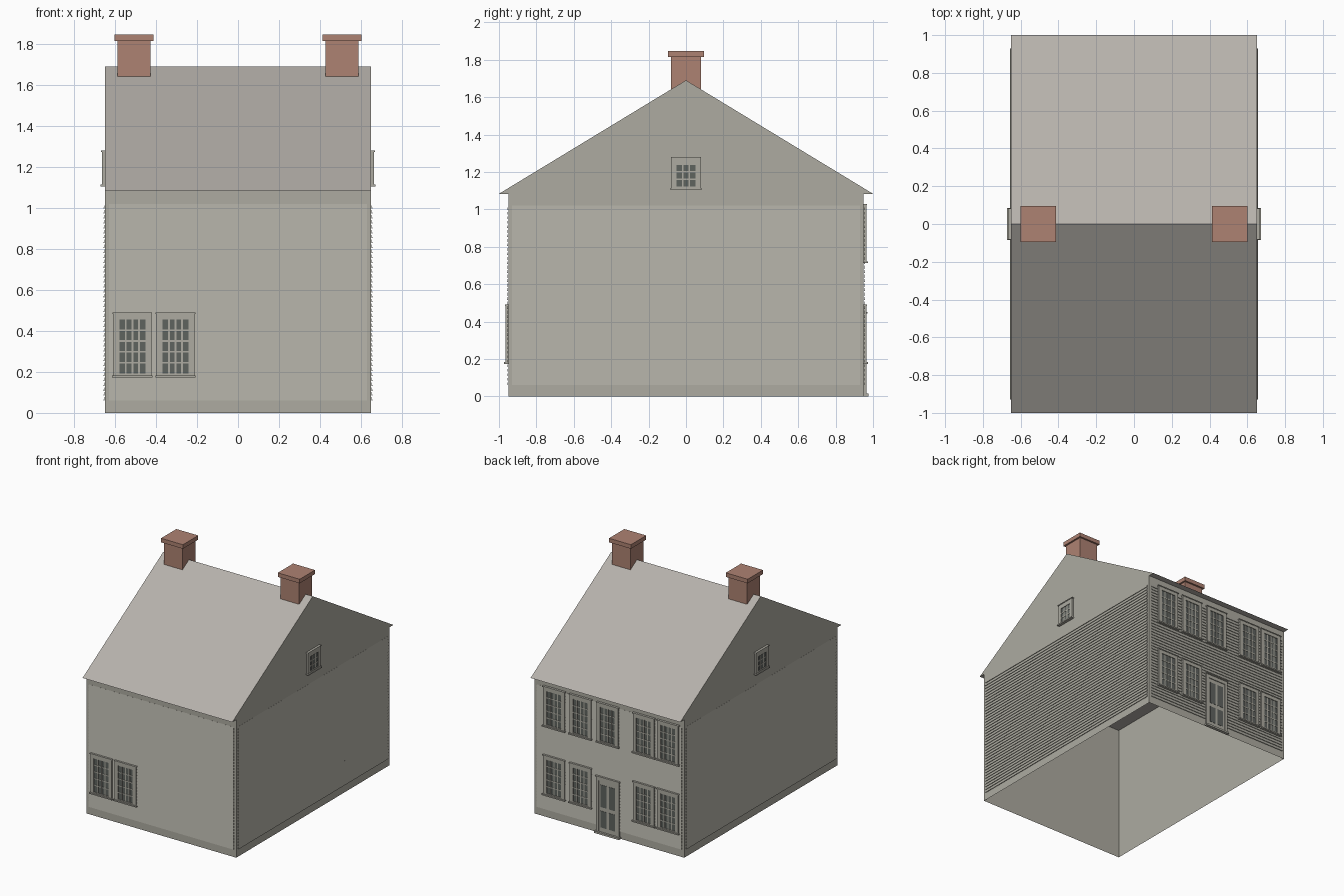
import bpy, bmesh
from math import pi
from mathutils import Matrix, Vector

if "Cube" in bpy.data.objects:
    bpy.data.objects.remove(bpy.data.objects["Cube"], do_unlink=True)


def material(name, r, g, b):
    linear = [((c / 255 + 0.055) / 1.055) ** 2.4 for c in (r, g, b)] + [1]
    m = bpy.data.materials.new(name)
    m.use_nodes = True
    m.diffuse_color = linear
    m.node_tree.nodes["Principled BSDF"].inputs["Base Color"].default_value = linear
    return m


SIDING = material("grey siding", 173, 171, 161)
ROOF = material("roof grey", 182, 177, 171)
BRICK = material("chimney brick", 174, 130, 114)
GLASS = material("dark glass", 95, 99, 95)

HX, HY, EAVE, RIDGE = 0.65, 0.95, 1.083, 1.69


def finish(name, bm, *mats, matrix=Matrix(), recalc=True):
    if recalc:
        bmesh.ops.recalc_face_normals(bm, faces=bm.faces)
    mesh = bpy.data.meshes.new(name)
    bm.to_mesh(mesh)
    bm.free()
    for m in mats:
        mesh.materials.append(m)
    obj = bpy.data.objects.new(name, mesh)
    obj.matrix_world = matrix
    bpy.context.collection.objects.link(obj)


def box(bm, x0, x1, y0, y1, z0, z1, mat=0):
    size = Vector((x1 - x0, y1 - y0, z1 - z0))
    mid = Vector((x0 + x1, y0 + y1, z0 + z1)) / 2
    geo = bmesh.ops.create_cube(bm, size=1, matrix=Matrix.LocRotScale(mid, None, size))
    for f in {f for v in geo["verts"] for f in v.link_faces}:
        f.material_index = mat


def prism(bm, profile, x0, x1):
    """Extrude a closed (y, z) profile along x."""
    a, b = ([bm.verts.new((x, y, z)) for y, z in profile] for x in (x0, x1))
    bm.faces.new(a)
    bm.faces.new(b[::-1])
    for i in range(len(a)):
        j = (i + 1) % len(a)
        bm.faces.new((a[j], a[i], b[i], b[j]))


# Each side is built facing -y with its surface on y = 0, then turned into place
def side(angle, distance):
    return Matrix.Rotation(angle, 4, "Z") @ Matrix.Translation((0, -distance, 0))


FRONT, BACK = side(0, HY), side(pi, HY)
LEFT, RIGHT = side(pi / 2, HX), side(-pi / 2, HX)

# Open-bottomed wall shell
bm = bmesh.new()
box(bm, -HX, HX, -HY, HY, 0, EAVE)
bm.normal_update()
caps = [f for f in bm.faces if abs(f.normal.z) > 0.5]
bmesh.ops.delete(bm, geom=caps, context="FACES_ONLY")
finish("walls", bm, SIDING, recalc=False)

# Gabled roof, with gable ends in siding colour
bm = bmesh.new()
prism(bm, [(-1, EAVE), (1, EAVE), (0, RIDGE)], -HX, HX)
bmesh.ops.recalc_face_normals(bm, faces=bm.faces)
for f in bm.faces:
    f.material_index = 1 if abs(f.normal.x) > 0.5 else 0
finish("roof", bm, ROOF, SIDING, recalc=False)

# Clapboards
BOARDS, LOW, HIGH = 40, 0.06, 1.02
pitch = (HIGH - LOW) / BOARDS
for name, place, half in (("front", FRONT, 0.63), ("back", BACK, 0.63),
                          ("left", LEFT, 0.93), ("right", RIGHT, 0.93)):
    bm = bmesh.new()
    for i in range(BOARDS):
        z = LOW + i * pitch
        prism(bm, [(-0.0005, z), (-0.006, z), (-0.001, z + pitch), (-0.0005, z + pitch)], -half, half)
    finish(name + "_clapboards", bm, SIDING, matrix=place)


def window(name, place, u, z0, w, h, cols, rows, edge, head):
    """Cased window with a sill, a head strip and a grid of glazing bars."""
    bm = bmesh.new()
    l, r, top = u - w / 2, u + w / 2, z0 + h
    gl, gr, gb, gt = l + edge, r - edge, z0 + 0.015, top - head
    box(bm, gl, gr, -0.008, -0.001, gb, gt, 1)
    box(bm, l, gl, -0.014, 0, z0, top)
    box(bm, gr, r, -0.014, 0, z0, top)
    box(bm, gl, gr, -0.014, 0, gt, top)
    box(bm, l - 0.006, r + 0.006, -0.022, 0, z0 - 0.004, z0 + 0.006)
    box(bm, gl, gr, -0.014, 0, z0 + 0.006, gb)
    box(bm, l - 0.004, r + 0.004, -0.018, 0, top - 0.007, top)
    bar = 0.004
    for i in range(1, cols):
        x = gl + (gr - gl) * i / cols
        box(bm, x - bar, x + bar, -0.011, -0.002, gb, gt)
    for i in range(1, rows):
        z = gb + (gt - gb) * i / rows
        box(bm, gl, gr, -0.0105, -0.002, z - bar, z + bar)
    finish(name, bm, SIDING, GLASS, matrix=place)


def house_window(name, place, u, z0):
    window(name, place, u, z0, 0.185, 0.313, 4, 5, 0.029, 0.034)


for i, x in enumerate((-0.515, -0.305)):
    house_window(f"front_window_{i + 1}", FRONT, x, 0.177)

for i, x in enumerate((0.475, 0.245, 0.008, -0.305, -0.515)):
    house_window(f"back_upper_window_{i + 1}", BACK, -x, 0.716)
    if i != 2:
        house_window(f"back_lower_window_{i + 1}", BACK, -x, 0.177)

for name, place in (("left", LEFT), ("right", RIGHT)):
    window(name + "_gable_window", place, 0, 1.108, 0.155, 0.172, 3, 3, 0.026, 0.042)

# Back door with four panes
bm = bmesh.new()
c, half, top = -0.008, 0.1, 0.45
box(bm, c - half, c + half, -0.009, 0, 0.015, top)
for s in (-1, 1):
    inner, outer = sorted((c + s * (half - 0.022), c + s * half))
    box(bm, inner, outer, -0.015, 0, 0.015, top)
    x0, x1 = sorted((c + s * 0.01, c + s * 0.062))
    for z0, z1 in ((0.05, 0.18), (0.21, 0.385)):
        box(bm, x0, x1, -0.011, -0.008, z0, z1, 1)
box(bm, c - half, c + half, -0.0155, 0, top - 0.035, top)
box(bm, c - half - 0.005, c + half + 0.005, -0.02, 0, top - 0.008, top)
box(bm, c - half - 0.008, c + half + 0.008, -0.025, 0, 0, 0.015)
finish("back_door", bm, SIDING, GLASS, matrix=BACK)

# Chimneys with projecting caps
for name, x in (("left", 0.507), ("right", -0.507)):
    bm = bmesh.new()
    box(bm, x - 0.081, x + 0.081, -0.081, 0.081, 1.6, 1.815)
    box(bm, x - 0.095, x + 0.095, -0.095, 0.095, 1.815, 1.847)
    finish(name + "_chimney", bm, BRICK)
